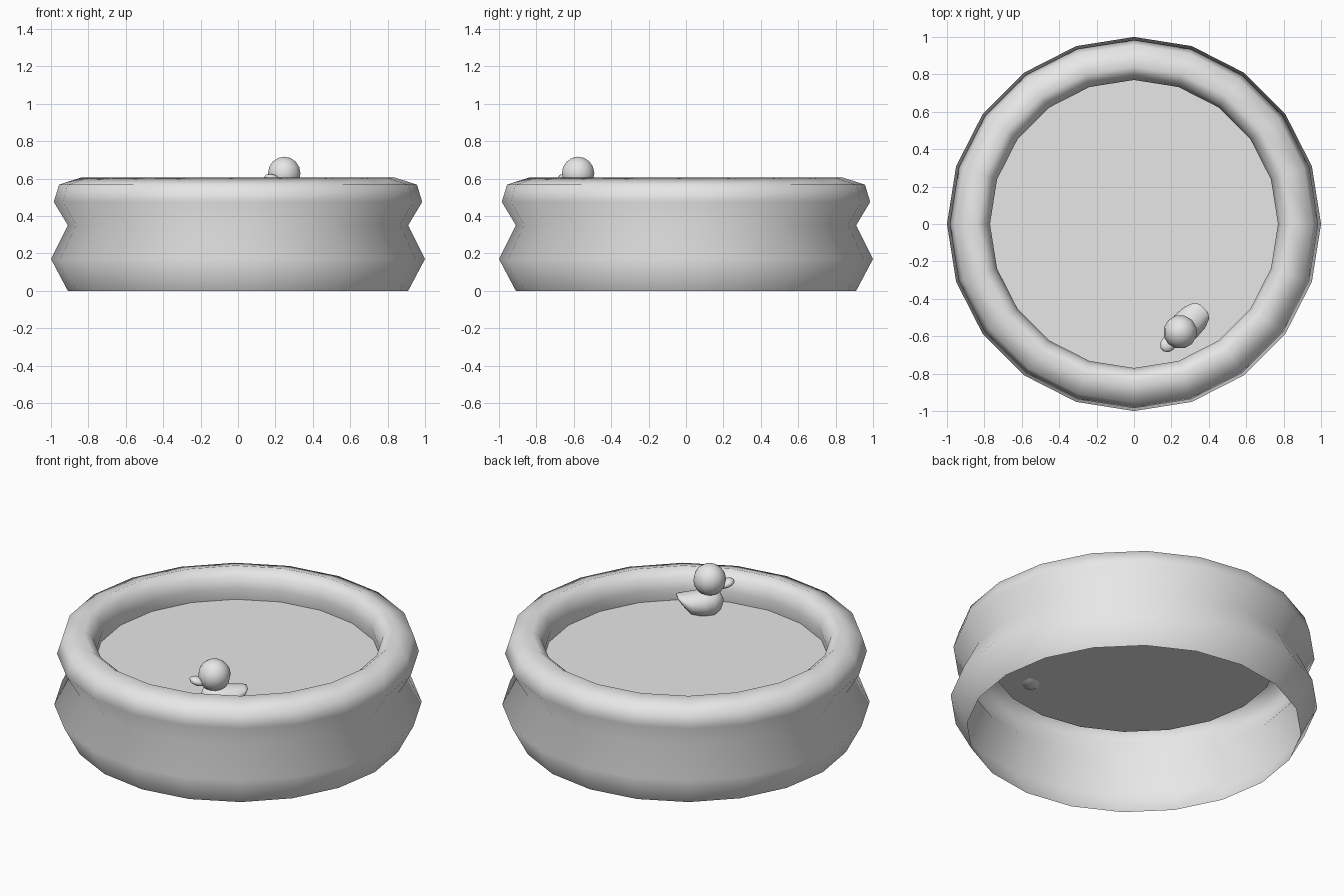
import bpy, bmesh, math
from mathutils import Vector, Matrix

if "Cube" in bpy.data.objects:
    bpy.data.objects.remove(bpy.data.objects["Cube"])

grey = bpy.data.materials.new("light_grey")
grey.diffuse_color = (0.8, 0.8, 0.8, 1)
grey.use_nodes = True
grey.node_tree.nodes["Principled BSDF"].inputs["Base Color"].default_value = grey.diffuse_color


def finish(name, bm, smooth=True):
    bmesh.ops.remove_doubles(bm, verts=bm.verts, dist=1e-5)
    mesh = bpy.data.meshes.new(name)
    bm.to_mesh(mesh)
    bm.free()
    for p in mesh.polygons:
        p.use_smooth = smooth
    mesh.materials.append(grey)
    obj = bpy.data.objects.new(name, mesh)
    bpy.context.collection.objects.link(obj)
    return obj


def bridge(bm, a, b):
    n = len(a)
    for i in range(n):
        j = (i + 1) % n
        bm.faces.new((a[i], a[j], b[j], b[i]))


SIDES = 20

# Inflated wall: open underneath, pinched in the middle, rolled rim
profile = [(0.91, 0), (1.0, 0.17), (0.91, 0.35), (0.985, 0.475), (0.957, 0.567),
           (0.84, 0.605), (0.79, 0.565), (0.77, 0.50), (0.78, 0.43)]
bm = bmesh.new()
rings = []
for r, z in profile:
    rings.append([bm.verts.new((r * math.cos(math.tau * i / SIDES),
                                r * math.sin(math.tau * i / SIDES), z))
                  for i in range(SIDES)])
for a, b in zip(rings, rings[1:]):
    bridge(bm, a, b)
finish("pool_wall", bm)

# Flat water surface
bm = bmesh.new()
bmesh.ops.create_circle(bm, cap_ends=True, segments=SIDES, radius=0.78,
                        matrix=Matrix.Translation((0, 0, 0.43)))
bmesh.ops.recalc_face_normals(bm, faces=bm.faces)
for f in bm.faces:
    if f.normal.z < 0:
        f.normal_flip()
finish("water", bm, smooth=False)

# Toy duck: local +x is forward, placed under the head and turned to face the rim
place = Matrix.Translation((0.247, -0.577, 0)) @ Matrix.Rotation(math.radians(225), 4, 'Z')

# Duck body: elliptical sections from upturned tail to chest
# (forward position, centre height, half width, half height)
stations = [(-0.18, 0.540, 0.03, 0.008), (-0.16, 0.525, 0.06, 0.026),
            (-0.11, 0.496, 0.079, 0.06), (-0.04, 0.490, 0.084, 0.074),
            (0.02, 0.494, 0.075, 0.075), (0.058, 0.497, 0.048, 0.052),
            (0.075, 0.498, 0.012, 0.012)]
bm = bmesh.new()
rings = []
for s, z, w, h in stations:
    rings.append([bm.verts.new((s, w * math.cos(math.tau * i / 12),
                                z + h * math.sin(math.tau * i / 12)))
                  for i in range(12)])
for a, b in zip(rings, rings[1:]):
    bridge(bm, a, b)
bm.faces.new(rings[0])
bm.faces.new(rings[-1])
bmesh.ops.recalc_face_normals(bm, faces=bm.faces)
bm.transform(place)
finish("duck_body", bm)


def ball(name, centre, radii, segments, rows, tilt=0):
    bm = bmesh.new()
    bmesh.ops.create_uvsphere(bm, u_segments=segments, v_segments=rows, radius=1)
    bm.transform(place @ Matrix.Translation(centre) @ Matrix.Rotation(tilt, 4, 'Y')
                 @ Matrix.Diagonal((*radii, 1)))
    finish(name, bm)


# Duck head and flat, slightly raised bill
ball("duck_head", Vector((0, 0, 0.627)), (0.09, 0.09, 0.09), 12, 8)
ball("duck_bill", Vector((0.09, 0, 0.597)), (0.05, 0.042, 0.024), 10, 6, -0.3)
